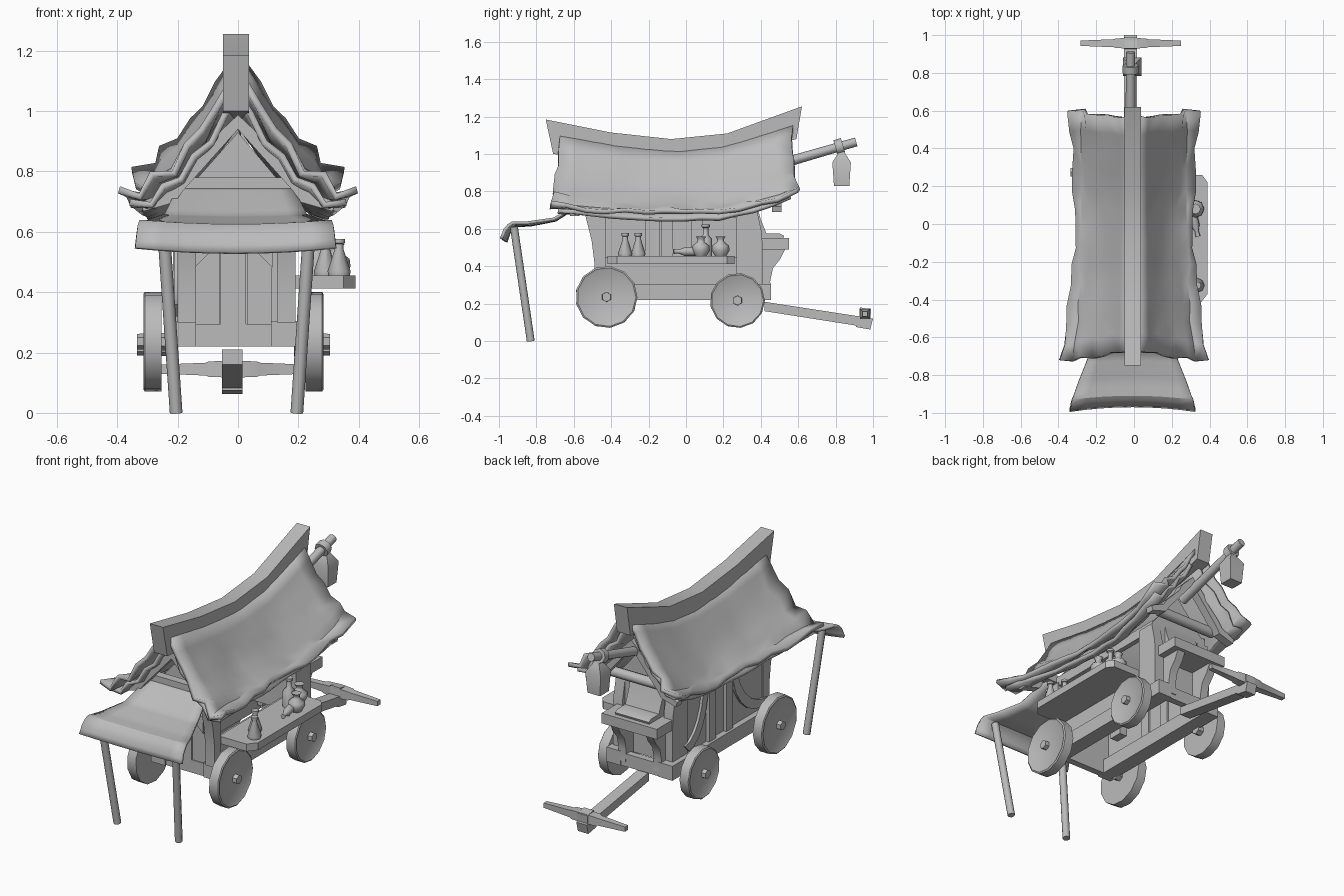
import bpy, bmesh, math, random
from mathutils import Vector

random.seed(4)
cube = bpy.data.objects.get("Cube")
if cube:
    bpy.data.objects.remove(cube)

grey = bpy.data.materials.new("plain_grey")
grey.use_nodes = True
grey.diffuse_color = (0.5, 0.5, 0.5, 1)
bsdf = next(n for n in grey.node_tree.nodes if n.type == 'BSDF_PRINCIPLED')
bsdf.inputs["Base Color"].default_value = grey.diffuse_color
CX = -0.015  # centre line of the cart body


def finish(name, bm, angle=30, fix=True):
    if fix:
        bmesh.ops.recalc_face_normals(bm, faces=bm.faces)
    mesh = bpy.data.meshes.new(name)
    bm.to_mesh(mesh)
    bm.free()
    ob = bpy.data.objects.new(name, mesh)
    bpy.context.scene.collection.objects.link(ob)
    mesh.materials.append(grey)
    bpy.ops.object.select_all(action='DESELECT')
    ob.select_set(True)
    bpy.context.view_layer.objects.active = ob
    bpy.ops.object.shade_smooth_by_angle(angle=math.radians(angle))
    return ob


def prism(name, pts, a, b, axis='x'):
    """Extrude a 2D outline from a to b along an axis."""
    place = {'x': lambda p, t: (t, p[0], p[1]),
             'y': lambda p, t: (p[0], t, p[1]),
             'z': lambda p, t: (p[0], p[1], t)}[axis]
    bm = bmesh.new()
    r0 = [bm.verts.new(place(p, a)) for p in pts]
    r1 = [bm.verts.new(place(p, b)) for p in pts]
    bm.faces.new(r0)
    bm.faces.new(r1[::-1])
    for i in range(len(pts)):
        j = (i + 1) % len(pts)
        bm.faces.new((r0[i], r1[i], r1[j], r0[j]))
    return finish(name, bm)


def box(name, x0, x1, y0, y1, z0, z1):
    return prism(name, [(x0, y0), (x1, y0), (x1, y1), (x0, y1)], z0, z1, 'z')


def lathe(name, profile, loc, way=(0, 0, 1), sides=8, turn=0.0):
    """Rings of (radius, height) stacked along a direction, capped."""
    rot = Vector((0, 0, 1)).rotation_difference(Vector(way)).to_matrix()
    bm = bmesh.new()
    rings = []
    for r, h in profile:
        ring = []
        for k in range(sides):
            a = math.tau * k / sides + turn
            ring.append(bm.verts.new(Vector(loc) + rot @ Vector((r * math.cos(a), r * math.sin(a), h))))
        rings.append(ring)
    for p, q in zip(rings, rings[1:]):
        for k in range(sides):
            m = (k + 1) % sides
            bm.faces.new((p[k], p[m], q[m], q[k]))
    bm.faces.new(rings[0])
    bm.faces.new(rings[-1])
    return finish(name, bm, 50)


def tube(name, p, q, r0, r1=None, sides=8):
    d = Vector(q) - Vector(p)
    return lathe(name, [(r0, 0), (r1 or r0, d.length)], p, d, sides)


def sheet(name, point, ni, nj, thick, mirror=False):
    """Grid surface from point(i, j), thickened downwards."""
    bm = bmesh.new()
    g = [[bm.verts.new(point(i / ni, j / nj)) for j in range(nj + 1)] for i in range(ni + 1)]
    for i in range(ni):
        for j in range(nj):
            bm.faces.new((g[i][j], g[i][j + 1], g[i + 1][j + 1], g[i + 1][j]))
    ob = finish(name, bm, 30, False)
    if mirror:
        ob.modifiers.new("mirror", 'MIRROR').use_mirror_merge = False
    s = ob.modifiers.new("thickness", 'SOLIDIFY')
    s.thickness, s.offset = thick, -1
    return ob


def interp(t, pts):
    for p, q in zip(pts, pts[1:]):
        if t <= q[0]:
            f = (t - p[0]) / (q[0] - p[0])
            return p[1] + f * (q[1] - p[1])
    return pts[-1][1]


# Ridge beam
top = [(-0.75, 1.185), (-0.40, 1.115), (-0.08, 1.08), (0.22, 1.11), (0.62, 1.255)]
low = [(0.59, 1.08), (0.22, 0.98), (-0.08, 0.95), (-0.40, 0.97), (-0.71, 1.0)]
prism("ridge_beam", top + low, -0.05, 0.036)

# Roof covering and the shorter layer under it
RIDGE = [(-0.75, 1.12), (-0.35, 1.05), (-0.05, 1.02), (0.22, 1.05), (0.62, 1.18)]
EAVE = [(-0.75, 0.735), (-0.5, 0.71), (-0.2, 0.69), (0.2, 0.695), (0.45, 0.745), (0.62, 0.81)]
REACH = [(-0.75, 0.382), (-0.55, 0.355), (-0.2, 0.325), (0.05, 0.31), (0.4, 0.33), (0.62, 0.335)]


def roof(name, inner, reach, drop, shrink, thick, jitter):
    def point(i, j):
        y = -0.67 - 0.06 * j + i * (1.23 + 0.095 * j)
        z0, z1 = interp(y, RIDGE), interp(y, EAVE)
        rnd = lambda: random.uniform(-jitter, jitter)
        # folds are strongest at the two open ends
        step = -0.012 * abs(2 * i - 1) ** 3 * (-1) ** round(j * 7)
        x = inner + (interp(y, REACH) * reach - inner) * j + rnd() * j
        z = z0 + (z1 - z0) * (1 - (1 - j) ** (1.65 - 0.35 * i)) - drop + (rnd() + step) * min(1, 3 * j)
        return x + step * 0.7 * j, (y + 0.06) * shrink - 0.06 + rnd(), z
    sheet(name, point, 13, 7, thick, True)


roof("roof_covering", 0.03, 1.0, 0.0, 1.0, 0.024, 0.013)
roof("roof_lining", 0.0, 0.93, 0.032, 0.94, 0.022, 0.005)

# Stepped gable rafters
for name, y, lift, w in (("front", -0.62, -0.012, 0.95), ("back", 0.46, 0.01, 0.88)):
    outer = [(0, 1.0), (0.09, 0.92), (0.11, 0.88), (0.21, 0.79), (0.24, 0.75), (0.34, 0.71)]
    inside = [(0.33, 0.68), (0.22, 0.71), (0.19, 0.75), (0, 0.952)]
    for s in (-1, 1):
        prism(name + "_rafter", [(s * x * w, z + lift) for x, z in outer + inside], y, y + 0.05, 'y')

# Body walls and gable panels, open underneath
L, R = CX - 0.18, CX + 0.20
box("left_wall", L, L + 0.02, -0.45, 0.38, 0.28, 0.74)
box("right_lower_wall", R - 0.03, R - 0.01, -0.45, 0.38, 0.23, 0.45)
box("right_window_head", R - 0.03, R, -0.45, 0.38, 0.66, 0.72)
gable = [(L, 0.28), (R, 0.28), (R, 0.71), (0, 0.93), (L, 0.71)]
prism("front_wall", gable, -0.45, -0.43, 'y')
prism("back_wall", gable, 0.36, 0.38, 'y')
box("front_cross_beam", -0.21, 0.20, -0.56, -0.51, 0.735, 0.78)
tube("back_cross_beam", (-0.20, 0.44, 0.755), (0.19, 0.44, 0.755), 0.03)

# Chassis rails and end beams
for x in (CX - 0.17, CX + 0.17):
    box("chassis_rail", x - 0.045, x + 0.045, -0.48, 0.455, 0.22, 0.305)
for y in (-0.47, 0.41):
    box("chassis_end_beam", CX - 0.14, CX + 0.14, y, y + 0.04, 0.22, 0.295)

# Flared corner posts
front_post = [(-0.49, 0.30), (-0.43, 0.30), (-0.43, 0.68), (-0.54, 0.68), (-0.505, 0.54), (-0.49, 0.42)]
back_post = [(0.27, 0.30), (0.41, 0.30), (0.41, 0.50), (0.405, 0.58), (0.38, 0.70), (0.27, 0.70)]
for x in (L - 0.005, R - 0.055):
    prism("front_corner_post", front_post, x, x + 0.06)
    prism("back_corner_post", back_post, x, x + 0.06)

# Front door planks and gussets
for k in range(3):
    x = CX - 0.13 + k * 0.087
    box("door_plank", x, x + 0.084, -0.465 - 0.006 * (k % 2), -0.44, 0.295, 0.66)
for s in (-1, 1):
    prism("front_gusset", [(CX + s * 0.13, 0.48), (CX + s * 0.07, 0.54), (CX + s * 0.07, 0.58),
                           (CX + s * 0.13, 0.58)], -0.49, -0.46, 'y')

# Timber framing on the left wall with curved braces
for y in (-0.10, 0.06):
    box("left_stud", L - 0.02, L + 0.03, y - 0.03, y + 0.03, 0.30, 0.70)
box("left_top_plate", L - 0.02, L + 0.01, -0.45, 0.38, 0.64, 0.70)
for y0, y1 in ((-0.13, -0.42), (0.09, 0.27)):
    arc = [(y0 + (y1 - y0) * (1 - math.cos(a)), 0.66 - 0.34 * math.sin(a))
           for a in [math.pi / 2 * k / 6 for k in range(7)]]
    shift = math.copysign(0.04, y1 - y0)
    prism("left_curved_brace", arc + [(y + shift, z + 0.04) for y, z in arc[::-1]], L - 0.015, L + 0.01)
box("inner_post", CX - 0.05, CX, -0.22, -0.14, 0.30, 0.70)

# Wheels and hubs
for end, y, z, r in (("front", -0.425, 0.236, 0.166), ("back", 0.275, 0.217, 0.147)):
    for s in (-1, 1):
        lathe(end + "_wheel", [(r, -0.03), (r, 0.026), (r * 0.95, 0.031), (r * 0.9, 0.026)],
              (CX + s * 0.268, y, z), (s, 0, 0), 13, 0.1)
        tube(end + "_hub", (CX + s * 0.2, y, z), (CX + s * 0.32, y, z), 0.03, 0.026, 6)

# Serving shelf with clipped corners
prism("shelf", [(0.17, -0.42), (0.35, -0.42), (0.39, -0.37), (0.39, 0.22), (0.36, 0.26), (0.17, 0.26)],
      0.412, 0.455, 'z')

# Bottles and jars
flask = [(0.036, 0), (0.038, 0.015), (0.014, 0.09), (0.014, 0.105), (0.02, 0.108), (0.02, 0.122)]
jug = [(0.03, 0), (0.048, 0.03), (0.045, 0.055), (0.02, 0.075), (0.018, 0.09), (0.028, 0.105)]
tall = [(0.035, 0), (0.035, 0.09), (0.014, 0.115), (0.014, 0.15), (0.022, 0.155), (0.022, 0.168)]
for name, shape, x, y in (("flask", flask, 0.335, -0.325), ("flask", flask, 0.29, -0.255),
                          ("jug", jug, 0.325, 0.08), ("jug", jug, 0.27, 0.185), ("tall_bottle", tall, 0.26, 0.105)):
    lathe(name, shape, (x, y, 0.455), sides=8)
lathe("lying_bottle", [(0.024, 0), (0.024, 0.06), (0.011, 0.09), (0.013, 0.12)], (0.31, 0.05, 0.479), (0.25, -1, 0))

# Front awning
AWN_Z = [(0, 0.75), (0.2, 0.70), (0.35, 0.66), (0.65, 0.64), (0.82, 0.64), (0.9, 0.60), (1, 0.55)]
AWN_Y = [(0, -0.55), (0.2, -0.64), (0.35, -0.71), (0.65, -0.85), (0.82, -0.94), (0.9, -0.975), (1, -0.995)]
AWN_W = [(0, 0.19), (0.35, 0.235), (0.82, 0.322), (1, 0.332)]


def awning(i, j):
    t, u = 1 - i, 2 * j - 1
    sag = (1 - u * u) * t
    return (u * interp(t, AWN_W) - 0.008, interp(t, AWN_Y) + 0.025 * sag, interp(t, AWN_Z) - 0.018 * sag)


sheet("awning", awning, 20, 8, 0.016)
for s in (-1, 1):
    tube("awning_pole", (s * 0.2 - 0.005, -0.83, 0), (s * 0.242 - 0.005, -0.92, 0.611), 0.021)

# Rear seat on curved brackets, with cushion and hanging cloth
box("rear_seat", CX - 0.18, CX + 0.18, 0.36, 0.55, 0.49, 0.55)
bracket = [(0.38, 0.49), (0.53, 0.49), (0.505, 0.44), (0.465, 0.39), (0.45, 0.32), (0.455, 0.25), (0.38, 0.25)]
for s in (-1, 1):
    prism("seat_bracket", bracket, CX + s * 0.09, CX + s * 0.14)
prism("seat_cushion", [(0.38, 0.55), (0.52, 0.55), (0.525, 0.563), (0.50, 0.575), (0.43, 0.575), (0.40, 0.65),
                       (0.38, 0.72)], CX - 0.11, CX + 0.11)

# Tongue with tapered pull bar
prism("tongue", [(0.42, 0.16), (0.91, 0.083), (0.91, 0.075), (0.985, 0.062), (1.0, 0.12), (0.92, 0.133),
                 (0.42, 0.21)], CX - 0.038, CX + 0.03)
prism("pull_bar_block", [(0.925, 0.115), (0.985, 0.105), (0.99, 0.17), (0.93, 0.18)], CX - 0.035, CX + 0.03)
for s in (-1, 1):
    lathe("pull_bar", [(0.04, 0), (0.036, 0.08), (0.03, 0.09), (0.02, 0.265)], (CX - 0.002, 0.957, 0.145),
          (s, 0, 0), 4, math.pi / 4)

# Lantern pole, ring and lantern
tube("lantern_pole", (-0.018, 0.40, 0.917), (-0.018, 0.91, 1.065), 0.028, 0.024)
tube("lantern_ring", (-0.018, 0.80, 1.033), (-0.018, 0.84, 1.045), 0.042)
lathe("lantern", [(0.058, 0.83), (0.07, 0.955), (0.03, 1.0), (0.012, 1.03)], (-0.01, 0.832, 0), sides=4,
      turn=math.pi / 4)
